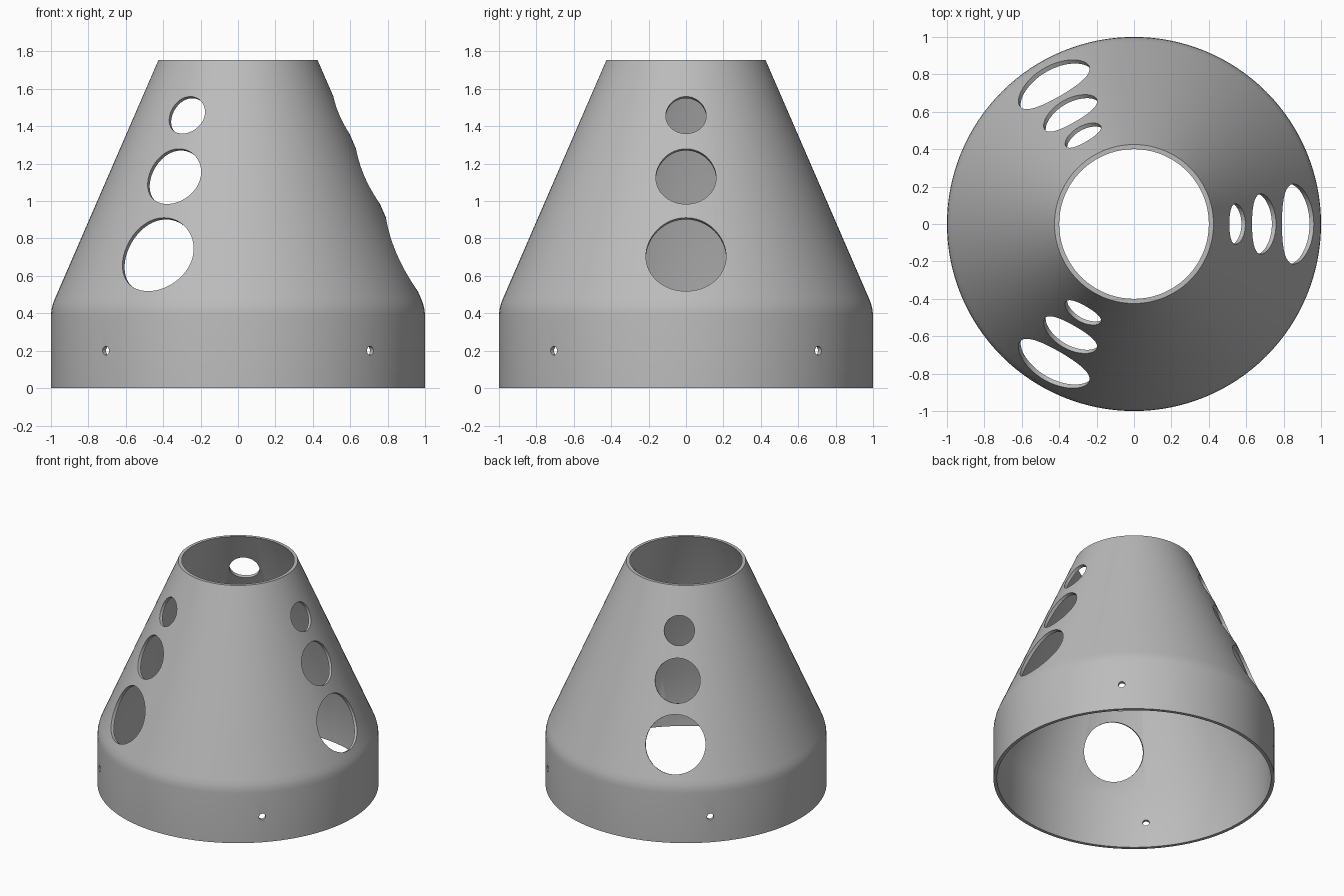
import bpy
import bmesh
from math import radians, atan2, sin, cos
from mathutils import Matrix, Vector

if "Cube" in bpy.data.objects:
    bpy.data.objects.remove(bpy.data.objects["Cube"], do_unlink=True)

SEGMENTS = 128
TOP_R, TOP_Z = 0.425, 1.755
WALL = 0.025
SLOPE = 0.434                      # radius gained per unit of height going down
TILT = atan2(SLOPE, 1)             # upward tilt of the cone's normal

grey = bpy.data.materials.new("plain grey")
grey.use_nodes = True
grey.diffuse_color = (0.5, 0.5, 0.5, 1)
grey.node_tree.nodes["Principled BSDF"].inputs["Base Color"].default_value = (0.5, 0.5, 0.5, 1)


def add_object(name, bm):
    mesh = bpy.data.meshes.new(name)
    bm.to_mesh(mesh)
    bm.free()
    mesh.materials.append(grey)
    obj = bpy.data.objects.new(name, mesh)
    bpy.context.collection.objects.link(obj)
    return obj


# Shell: closed wall profile with a softened shoulder, revolved about z
outer = [(1, 0), (1, 0.39), (0.997, 0.42), (0.99, 0.45), (0.976, 0.485), (TOP_R, TOP_Z)]
inner = [(0.4, TOP_Z), (1 - WALL, 0.425), (1 - WALL, 0)]
bm = bmesh.new()
verts = [bm.verts.new((r, 0, z)) for r, z in outer + inner]
edges = [bm.edges.new((a, b)) for a, b in zip(verts, verts[1:] + verts[:1])]
bmesh.ops.spin(bm, geom=verts + edges, cent=(0, 0, 0), axis=(0, 0, 1),
               angle=radians(360), steps=SEGMENTS, use_merge=True)
bmesh.ops.remove_doubles(bm, verts=bm.verts, dist=1e-5)
bmesh.ops.recalc_face_normals(bm, faces=bm.faces)
shell = add_object("vented_shell", bm)

# Drills: cylinders pointing out of the wall, collected in one cutter
drills = bmesh.new()


def drill(radius, z, wall_r, azimuth, tilt, sides):
    a = radians(azimuth)
    direction = Vector((cos(a) * cos(tilt), sin(a) * cos(tilt), sin(tilt)))
    place = Matrix.Translation((wall_r * cos(a), wall_r * sin(a), z))
    turn = direction.to_track_quat('Z', 'Y').to_matrix().to_4x4()
    bmesh.ops.create_cone(drills, cap_ends=True, segments=sides, radius1=radius,
                          radius2=radius, depth=0.3, matrix=place @ turn)


# Three columns of vents, shrinking upward
for azimuth in (0, 120, 240):
    for radius, z in ((0.214, 0.715), (0.161, 1.132), (0.108, 1.46)):
        drill(radius, z, TOP_R + (TOP_Z - z) * SLOPE, azimuth, TILT, 64)

# Four screw holes in the base band
for azimuth in (45, 135, 225, 315):
    drill(0.024, 0.2, 1, azimuth, 0, 24)

cutter = add_object("hole_cutter", drills)
cutter.hide_render = True

# Cut the holes and bake the result
cut = shell.modifiers.new("holes", 'BOOLEAN')
cut.operation = 'DIFFERENCE'
cut.solver = 'EXACT'
cut.object = cutter
bpy.ops.object.select_all(action='DESELECT')
bpy.context.view_layer.objects.active = shell
shell.select_set(True)
bpy.ops.object.modifier_apply(modifier=cut.name)
bpy.data.objects.remove(cutter, do_unlink=True)
bpy.ops.object.shade_smooth_by_angle(angle=radians(30))
